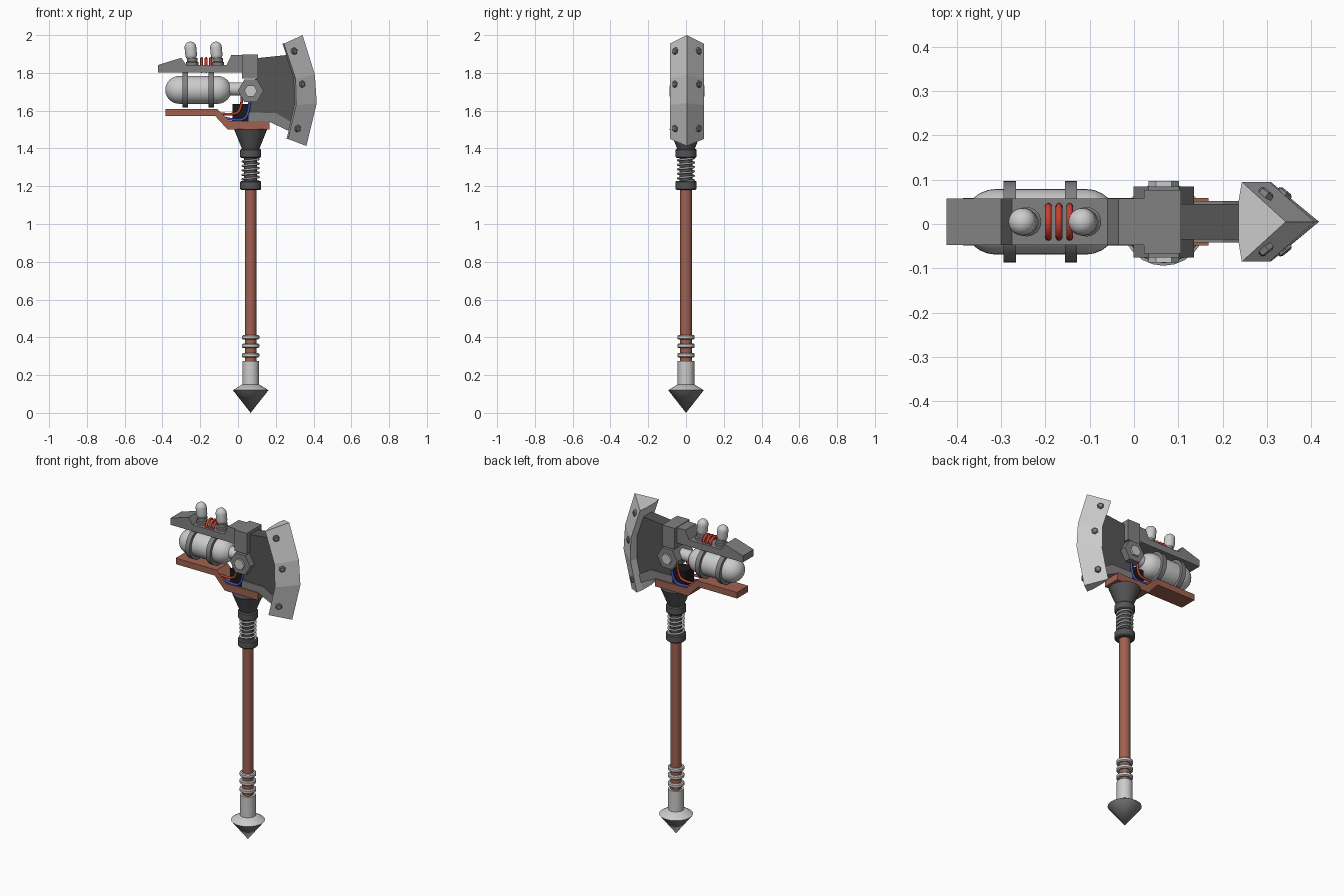
import bpy, bmesh, math
from mathutils import Vector

if "Cube" in bpy.data.objects:
    bpy.data.objects.remove(bpy.data.objects["Cube"])

CX, CY = 0.067, 0.005      # shaft axis x, head centre y


def material(name, rgb):
    m = bpy.data.materials.new(name)
    m.diffuse_color = (*rgb, 1)
    m.use_nodes = True
    m.node_tree.nodes["Principled BSDF"].inputs["Base Color"].default_value = m.diffuse_color
    return m


BROWN = material("brown", (0.35, 0.12, 0.08))
DARK = material("dark_grey", (0.09, 0.09, 0.09))
MID = material("mid_grey", (0.22, 0.22, 0.22))
BLACK = material("black", (0.01, 0.01, 0.01))
RED = material("red", (0.6, 0.05, 0.03))
BLUE = material("blue", (0.05, 0.08, 0.5))


def finish(name, bm, mat=None, smooth=True):
    bmesh.ops.recalc_face_normals(bm, faces=bm.faces)
    for f in bm.faces:
        f.smooth = smooth
    me = bpy.data.meshes.new(name)
    bm.to_mesh(me)
    bm.free()
    if smooth:
        me.set_sharp_from_angle(angle=math.radians(35))
    if mat:
        me.materials.append(mat)
    ob = bpy.data.objects.new(name, me)
    bpy.context.collection.objects.link(ob)
    return ob


def lathe(name, profile, origin, axis=(0, 0, 1), n=24, mat=None):
    """Revolve (radius, height) points about an axis through origin."""
    q = Vector((0, 0, 1)).rotation_difference(Vector(axis))
    bm = bmesh.new()
    rings = []
    for r, h in profile:
        k = 1 if r == 0 else n
        rings.append([bm.verts.new(Vector(origin) + q @ Vector(
            (r * math.cos(i * math.tau / n), r * math.sin(i * math.tau / n), h))) for i in range(k)])
    for a, b in zip(rings, rings[1:]):
        for i in range(n):
            j = (i + 1) % n
            bm.faces.new(dict.fromkeys([a[i % len(a)], a[j % len(a)], b[j % len(b)], b[i % len(b)]]))
    for ring in (rings[0], rings[-1]):
        if len(ring) > 2:
            bm.faces.new(ring)
    return finish(name, bm, mat, n > 8)


def plate(name, pts, half, mat=None):
    """Extrude an x-z outline through y."""
    bm = bmesh.new()
    f = bm.faces.new([bm.verts.new((x, CY - half, z)) for x, z in pts])
    ext = bmesh.ops.extrude_face_region(bm, geom=[f])["geom"]
    bmesh.ops.translate(bm, vec=(0, 2 * half, 0), verts=[v for v in ext if isinstance(v, bmesh.types.BMVert)])
    return finish(name, bm, mat, False)


def block(name, x0, x1, z0, z1, half, mat=None):
    return plate(name, [(x0, z0), (x1, z0), (x1, z1), (x0, z1)], half, mat)


def tube(name, pts, radius, mat=None, kind='POLY', cyclic=False):
    cu = bpy.data.curves.new(name, 'CURVE')
    cu.dimensions = '3D'
    cu.bevel_depth, cu.bevel_resolution, cu.use_fill_caps = radius, 2, True
    s = cu.splines.new(kind)
    s.points.add(len(pts) - 1)
    for p, co in zip(s.points, pts):
        p.co = (*co, 1)
    if kind == 'NURBS':
        s.order_u, s.use_endpoint_u = 3, True
    s.use_cyclic_u = cyclic
    if mat:
        cu.materials.append(mat)
    ob = bpy.data.objects.new(name, cu)
    bpy.context.collection.objects.link(ob)


def capsule_profile(r, length):
    arc = [i * math.pi / 12 for i in range(7)]
    low = [(r * math.sin(a), r - r * math.cos(a)) for a in arc]
    low[0] = (0, 0)
    return low + [(x, length - h) for x, h in reversed(low)]


# Handle
O = (CX, 0, 0)
lathe("handle_shaft", [(0.031, 0.2), (0.031, 1.2)], O, mat=BROWN)
lathe("pommel_spike", [(0, 0), (0.094, 0.12)], O, mat=MID)
lathe("pommel", [(0.094, 0.12), (0.046, 0.15), (0.044, 0.15), (0.044, 0.275)], O)
for i, z in enumerate((0.305, 0.355, 0.4)):
    lathe(f"grip_ring_{i}", [(0.04, z - .012), (0.046, z - .007), (0.046, z + .007), (0.04, z + .012)], O)

# Shock spring between two collars
for nm, z in (("lower_collar", 1.18), ("upper_collar", 1.35)):
    lathe(nm, [(0.05, z), (0.056, z + .006), (0.056, z + .042), (0.05, z + .048)], O, mat=DARK)
lathe("spring_core", [(0.034, 1.2), (0.034, 1.37)], O, mat=DARK)
TURNS = 5.5
tube("spring", [(CX + .043 * math.cos(t), .043 * math.sin(t), 1.225 + .13 * t / (TURNS * math.tau))
                for t in (i * TURNS * math.tau / 110 for i in range(111))], 0.0055)
lathe("head_socket", [(0.043, 1.39), (0.088, 1.502)], O, mat=DARK)

# Bracket and tank
plate("bracket", [(-.385, 1.61), (-.11, 1.61), (-.045, 1.545), (.168, 1.545), (.168, 1.5),
                  (-.055, 1.5), (-.122, 1.573), (-.385, 1.573)], 0.054, BROWN)
block("junction_box", -.028, .062, 1.54, 1.635, 0.042, BLACK)
X = (1, 0, 0)
lathe("tank", capsule_profile(0.074, 0.35), (-.385, CY, 1.71), X, 32)
lathe("tank_neck", [(0.035, 0), (0.035, 0.1)], (-.05, CY, 1.715), X)
for i, x in enumerate((-.28, -.142)):
    lathe(f"tank_band_{i}", [(0.092, -.014), (0.092, .014)], (x, CY, 1.71), X, 32, MID)

# Top rail with glass tubes and coil
plate("top_rail", [(-.423, 1.842), (-.3, 1.88), (-.275, 1.842), (-.06, 1.842), (-.035, 1.895),
                   (.03, 1.895), (.03, 1.802), (-.423, 1.802)], 0.052, MID)
for i, x in enumerate((-.242, -.107)):
    lathe(f"tube_base_{i}", [(0.033, 1.84), (0.033, 1.856), (0.027, 1.86), (0.027, 1.88)], (x, CY, 0), mat=MID)
    lathe(f"glass_tube_{i}", capsule_profile(0.031, 0.1), (x - .003, CY, 1.866), (-.1, 0, 1))
for i, x in enumerate((-.193, -.169, -.145)):
    tube(f"coil_ring_{i}", [(x, CY + .035 * math.cos(a), 1.842 + .035 * math.sin(a))
                            for a in (k * math.tau / 24 for k in range(24))], 0.0075, RED, cyclic=True)

# Hub with hexagonal nuts
block("hub_column", .022, .106, 1.77, 1.898, 0.072, MID)
lathe("hub_nut", [(0.068, -.08), (0.068, .08)], (CX, CY, 1.705), (0, -1, 0), 6, MID)
lathe("hub_bolt", [(0.034, -.092), (0.034, .092)], (CX, CY, 1.705), (0, -1, 0), 6)

# Wires on both sides of the junction box
for side in (-1, 1):
    y = CY + side * .046
    tube(f"red_wire_{side}", [(.022, y, 1.69), (.02, y, 1.61), (-.02, y, 1.575), (-.1, y, 1.585)],
         .007, RED, 'NURBS')
    tube(f"blue_wire_{side}", [(.062, y, 1.66), (.06, y, 1.58), (.01, y, 1.54), (-.085, y, 1.565)],
         .007, BLUE, 'NURBS')

# Blade body and underside brace
plate("blade_body", [(.1, 1.878), (.262, 1.895), (.31, 1.77), (.315, 1.63), (.285, 1.53), (.2, 1.583),
                     (.06, 1.588), (.045, 1.75), (.1, 1.77)], 0.04, DARK)
plate("blade_brace", [(.055, 1.54), (.055, 1.59), (.2, 1.588), (.29, 1.535), (.285, 1.485), (.168, 1.54)],
      0.047, MID)

# Cutting edge: wedge section swept along the curve
inner = [(.243, 1.955), (.305, 1.77), (.308, 1.63), (.265, 1.45)]
outer = [(.342, 2.0), (.407, 1.79), (.417, 1.64), (.362, 1.413)]
bm = bmesh.new()
secs = [[bm.verts.new(p) for p in ((ox, CY, oz), (ix, CY + .09, iz), (ix - .008, CY + .043, iz),
                                   (ix - .008, CY - .043, iz), (ix, CY - .09, iz))]
        for (ix, iz), (ox, oz) in zip(inner, outer)]
for a, b in zip(secs, secs[1:]):
    for i in range(5):
        j = (i + 1) % 5
        bm.faces.new((a[i], a[j], b[j], b[i]))
bm.faces.new(secs[0])
bm.faces.new(secs[-1])
finish("cutting_edge", bm, None, False)

# Edge rivets
for i, (x, z) in enumerate(((.297, 1.915), (.338, 1.74), (.315, 1.505))):
    for side in (-1, 1):
        lathe(f"edge_rivet_{i}_{side}", [(0.019, -.015), (0.019, .006), (.013, .01)],
              (x, CY + side * .062, z), (.63, side * .77, 0), 6, MID)
